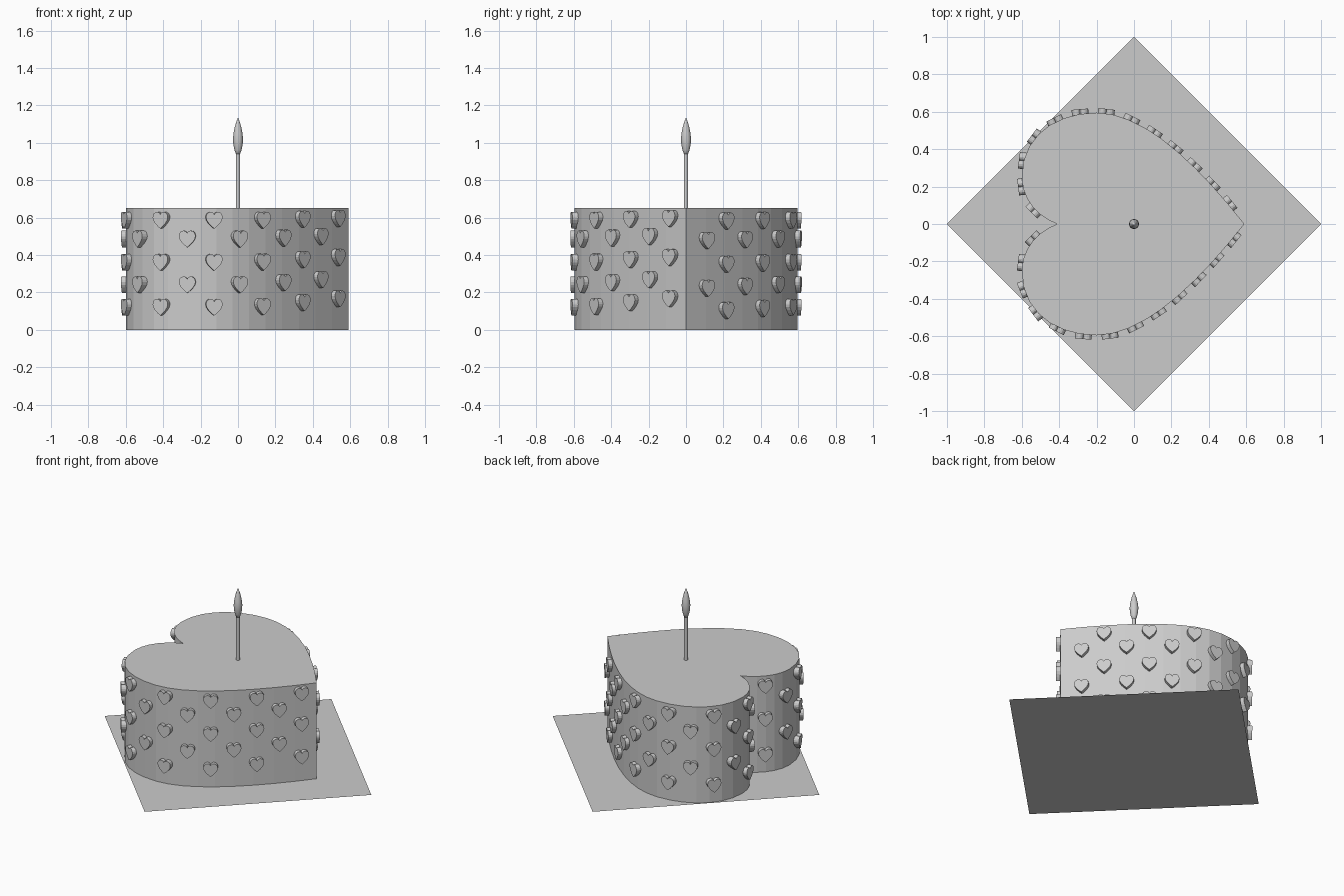
import bpy, bmesh, math
from mathutils import Vector, Matrix
from mathutils.geometry import interpolate_bezier

if "Cube" in bpy.data.objects:
    bpy.data.objects.remove(bpy.data.objects["Cube"])


def make_object(name, bm):
    bmesh.ops.recalc_face_normals(bm, faces=bm.faces[:])
    mesh = bpy.data.meshes.new(name)
    bm.to_mesh(mesh)
    bm.free()
    ob = bpy.data.objects.new(name, mesh)
    bpy.context.collection.objects.link(ob)
    return ob


def half_heart(res):
    """Upper half of the heart outline, from the tip to the notch."""
    spans = [((.59, 0), (.33, .33), (.05, .595), (-.2, .595)),
             ((-.2, .595), (-.42, .595), (-.6, .47), (-.6, .25)),
             ((-.6, .25), (-.6, .12), (-.5, .03), (-.41, 0))]
    pts = []
    for span, n in zip(spans, res):
        seg = interpolate_bezier(*[Vector((x, y, 0)) for x, y in span], n + 1)
        pts += seg if not pts else seg[1:]
    return pts


def full_heart(res):
    half = half_heart(res)
    return half + [Vector((p.x, -p.y, 0)) for p in half[-2:0:-1]]


def add_prism(bm, outline, height, matrix):
    low = [bm.verts.new(matrix @ p) for p in outline]
    high = [bm.verts.new(matrix @ (p + Vector((0, 0, height)))) for p in outline]
    bm.faces.new(low[::-1])
    bm.faces.new(high)
    for i in range(len(low)):
        j = (i + 1) % len(low)
        bm.faces.new((low[i], low[j], high[j], high[i]))


def along(pts, dist):
    """Point and outward normal at a distance along a polyline."""
    for a, b in zip(pts, pts[1:]):
        d = b - a
        if dist <= d.length or b is pts[-1]:
            d_n = d.normalized()
            return a + d_n * dist, Vector((d_n.y, -d_n.x, 0))
        dist -= d.length


def lathe(name, profile, sides):
    bm = bmesh.new()
    verts = [bm.verts.new((r, 0, z)) for r, z in profile]
    edges = [bm.edges.new(e) for e in zip(verts, verts[1:])]
    bmesh.ops.spin(bm, geom=verts + edges, cent=(0, 0, 0), axis=(0, 0, 1),
                   angle=math.tau, steps=sides)
    bmesh.ops.remove_doubles(bm, verts=bm.verts[:], dist=1e-4)
    return make_object(name, bm)


# Flat board, turned to a diamond
bm = bmesh.new()
bm.faces.new([bm.verts.new(c) for c in ((1, 0, 0), (0, 1, 0), (-1, 0, 0), (0, -1, 0))])
make_object("board", bm)

# Heart-shaped cake
bm = bmesh.new()
add_prism(bm, full_heart((9, 7, 6)), .65, Matrix())
make_object("cake", bm)

# Small hearts in staggered rows around the side
bm = bmesh.new()
small = [p * .075 for p in full_heart((4, 4, 3))]
path = half_heart((9, 7, 6))
rows = ((.585, .36, .12), (.485, .24))
for side, start, step, tilt in ((-1, .10, .141, .09), (1, .135, .1385, -.05)):
    for i in range(13):
        s = start + step * i
        pos, normal = along(path, s)
        pos.y *= side
        normal.y *= side
        # local x (tip) points down, local z points out of the cake
        out = normal
        down = Vector((0, 0, -1))
        rot = Matrix((down, out.cross(down), out)).transposed().to_4x4()
        for z in rows[(i + (side > 0)) % 2]:
            z += tilt * (.7 - z) * max(0, 1 - s / .7)
            place = pos - out * .01 + Vector((0, 0, z))
            add_prism(bm, small, .036, Matrix.Translation(place) @ rot)
make_object("heart_decorations", bm)

# Candle and flame
lathe("candle", [(0, .64), (.012, .64), (.012, .94), (0, .94)], 16)
flame = lathe("flame", [(0, .935), (.011, .94), (.019, .96), (.025, .99), (.027, 1.02),
                        (.024, 1.05), (.017, 1.085), (.008, 1.115), (0, 1.135)], 16)
for p in flame.data.polygons:
    p.use_smooth = True
